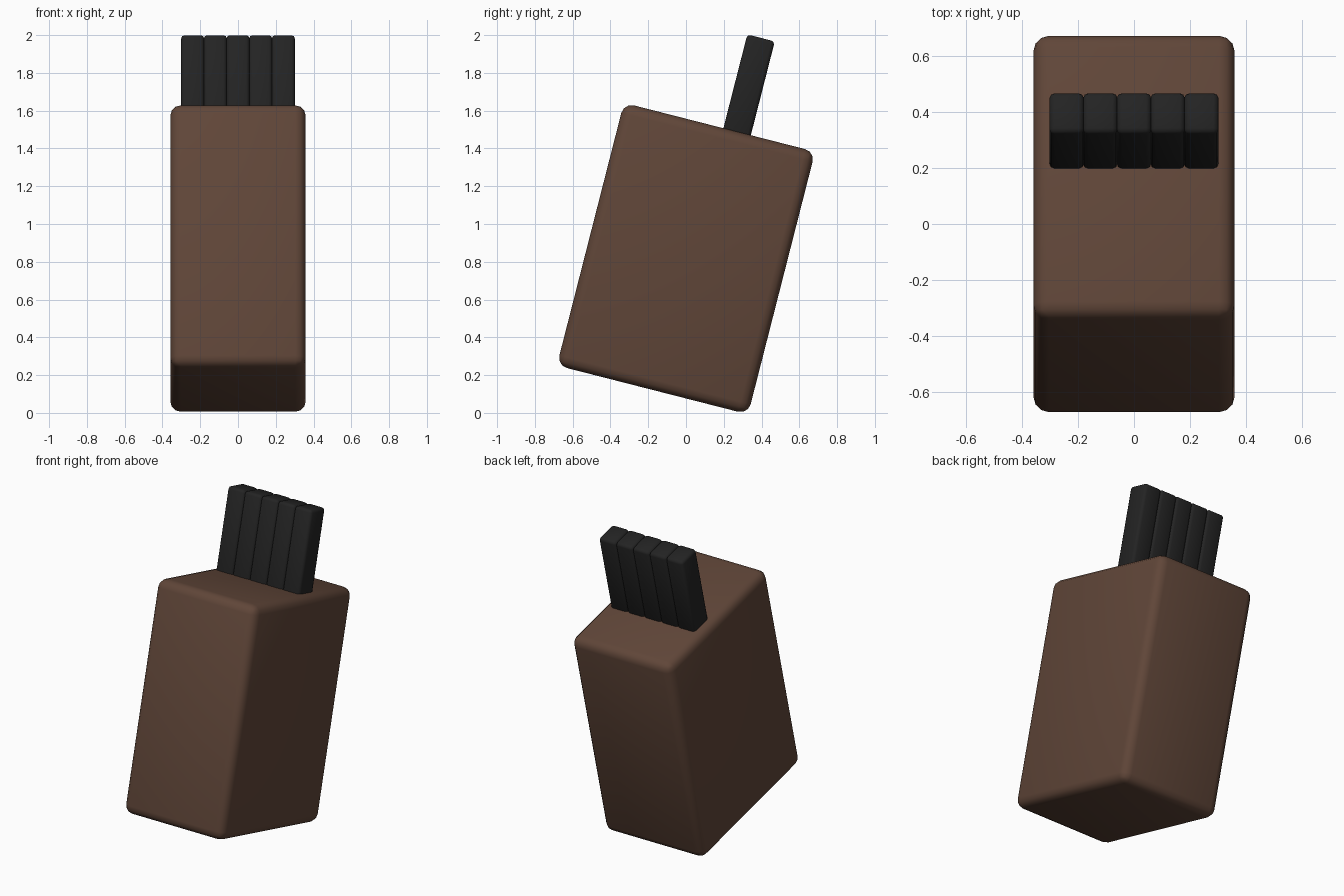
import bpy
from mathutils import Matrix, Vector

cube = bpy.data.objects.get("Cube")
if cube:
    bpy.data.objects.remove(cube, do_unlink=True)

# Whole model leans back around the block centre
LEAN = Matrix.Translation((0, 0, 0.817)) @ Matrix.Rotation(-0.25, 4, 'X')


def material(name, rgb):
    mat = bpy.data.materials.new(name)
    mat.use_nodes = True
    mat.diffuse_color = (*rgb, 1)
    mat.node_tree.nodes["Principled BSDF"].inputs["Base Color"].default_value = (*rgb, 1)
    return mat


def leaning_box(name, centre, size, mat, bevel, segments):
    """Rounded, smooth-shaded box placed in the leaning frame."""
    bpy.ops.mesh.primitive_cube_add(size=1)
    obj = bpy.context.object
    obj.name = name
    obj.data.transform(Matrix.Diagonal((*size, 1)))
    obj.data.materials.append(mat)
    obj.matrix_world = LEAN @ Matrix.Translation(Vector(centre))
    mod = obj.modifiers.new("rounded_edges", 'BEVEL')
    mod.width = bevel
    mod.segments = segments
    bpy.ops.object.shade_smooth()
    return obj


wood = material("dark_wood", (0.117, 0.061, 0.040))
black = material("black_handle", (0.017, 0.017, 0.017))

# Wooden block
leaning_box("knife_block", (0, 0, 0), (0.716, 1.045, 1.435), wood, 0.055, 3)

# Row of knife handles, sunk a little into the block
for i in range(5):
    leaning_box(f"knife_handle_{i + 1}", ((i - 2) * 0.12, 0.096, 0.93),
                (0.122, 0.15, 0.60), black, 0.018, 2)
